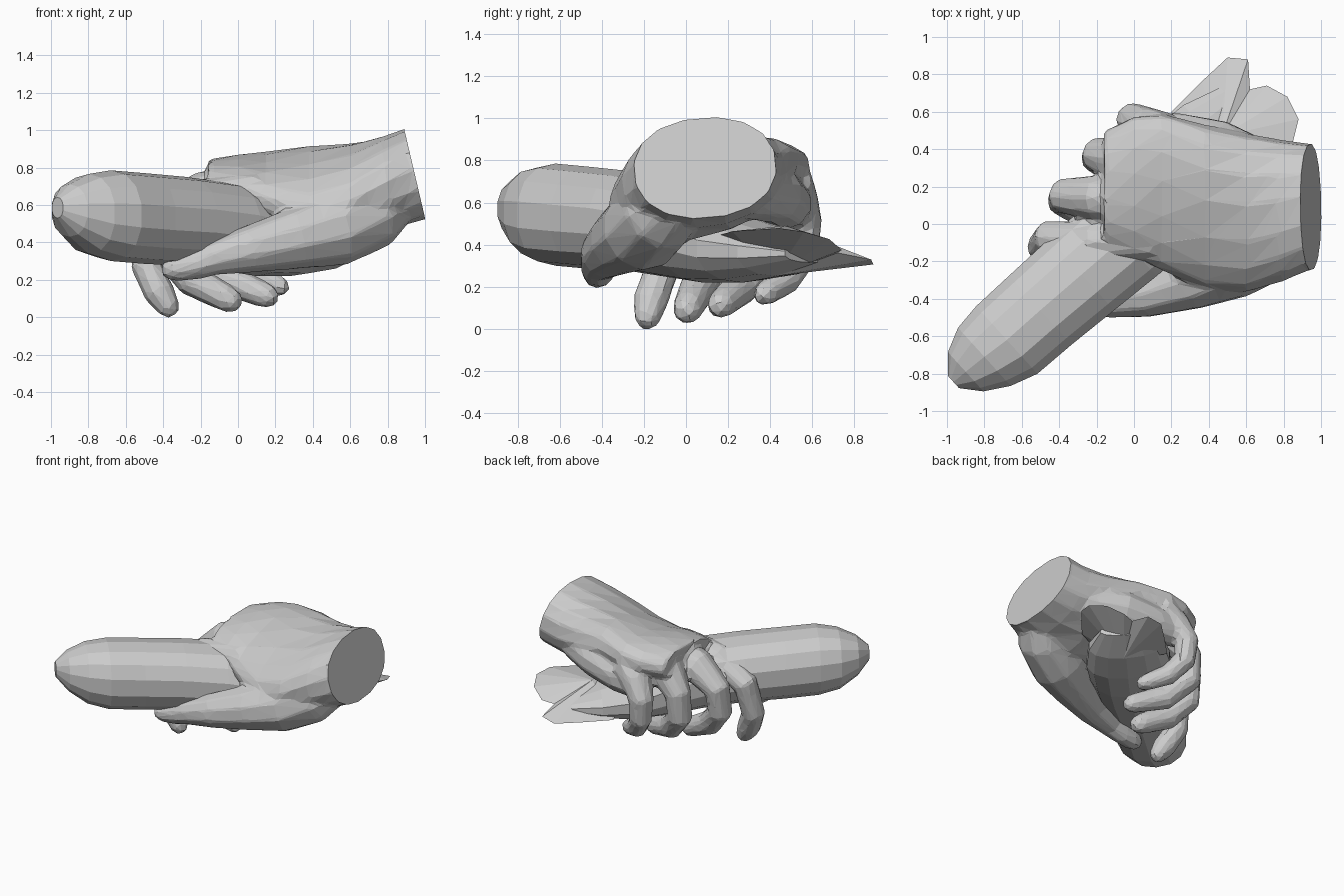
import bpy, bmesh, math
from mathutils import Vector as V

if "Cube" in bpy.data.objects:
    bpy.data.objects.remove(bpy.data.objects["Cube"])


def finish(name, bm):
    bmesh.ops.recalc_face_normals(bm, faces=bm.faces)
    me = bpy.data.meshes.new(name)
    bm.to_mesh(me)
    bm.free()
    ob = bpy.data.objects.new(name, me)
    bpy.context.collection.objects.link(ob)
    return ob


def loft(name, rings, n=12, power=0.9):
    """Skin elliptical rings given as (centre, half-width vector, half-height vector)."""
    bm = bmesh.new()
    loops = []
    for c, u, v in rings:
        loop = []
        for i in range(n):
            a = 2 * math.pi * (i + 0.5) / n
            ca, sa = math.cos(a), math.sin(a)
            ca = math.copysign(abs(ca) ** power, ca)
            sa = math.copysign(abs(sa) ** power, sa)
            loop.append(bm.verts.new(V(c) + V(u) * ca + V(v) * sa))
        loops.append(loop)
    for a, b in zip(loops, loops[1:]):
        for i in range(n):
            j = (i + 1) % n
            bm.faces.new((a[i], a[j], b[j], b[i]))
    bm.faces.new(loops[0])
    bm.faces.new(loops[-1])
    return finish(name, bm)


def finger(name, path, radii, side=(0, 1, 0), n=10):
    """Jointed finger along a path, closed by a rounded tip."""
    pts = [V(p) for p in path]
    end = (pts[-1] - pts[-2]).normalized()
    pts += [pts[-1] + end * radii[-1] * 0.6, pts[-1] + end * radii[-1] * 1.1]
    radii = list(radii) + [radii[-1] * 0.85, radii[-1] * 0.45]
    rings = []
    for i, (p, r) in enumerate(zip(pts, radii)):
        t = (pts[min(i + 1, len(pts) - 1)] - pts[max(i - 1, 0)]).normalized()
        u = (V(side) - t * t.dot(V(side))).normalized()
        rings.append((p, u * r, t.cross(u) * r))
    return loft(name, rings, n, 1.0)


# gripping hand: wrist, palm and knuckles, tilted so the thumb side is lower
# x, y, z, tilt in degrees, half width, half height, lean of the cut in x
grip = [(1.03, 0.09, 0.785, 5, 0.335, 0.24, -0.055),
        (0.945, 0.09, 0.765, 5, 0.34, 0.24, -0.055),
        (0.80, 0.07, 0.72, 8, 0.38, 0.24, -0.03),
        (0.60, 0.06, 0.67, 15, 0.435, 0.235, 0),
        (0.38, 0.09, 0.67, 19, 0.46, 0.195, 0),
        (0.15, 0.17, 0.70, 13, 0.43, 0.155, 0),
        (0.00, 0.20, 0.72, 8, 0.38, 0.14, 0),
        (-0.16, 0.20, 0.72, 4, 0.30, 0.12, 0)]
rings = []
for x, y, z, tilt, w, h, lean in grip:
    c, s = math.cos(math.radians(tilt)), math.sin(math.radians(tilt))
    rings.append(((x, y, z), (0, c * w, s * w), (lean, -s * h, c * h)))
hand = [loft("gripping_hand", rings, 16)]

# ball of the thumb and thumb; outer edge of the palm
hand.append(finger("thumb", [(0.85, 0.0, 0.66), (0.72, -0.12, 0.55), (0.52, -0.21, 0.47),
                             (0.30, -0.30, 0.42), (0.05, -0.38, 0.36), (-0.15, -0.415, 0.31),
                             (-0.25, -0.415, 0.275), (-0.33, -0.42, 0.26)],
                   (0.15, 0.19, 0.20, 0.165, 0.125, 0.09, 0.08, 0.07)))
hand.append(finger("palm_edge", [(0.70, 0.30, 0.66), (0.45, 0.42, 0.64), (0.22, 0.47, 0.60), (0.08, 0.49, 0.58)],
                   (0.14, 0.14, 0.13, 0.11)))

# four wrapped fingers
hand.append(finger("index_finger", [(0.1, -0.08, 0.66), (-0.22, -0.10, 0.62), (-0.46, -0.07, 0.5),
                                    (-0.49, -0.12, 0.27), (-0.42, -0.17, 0.13), (-0.385, -0.18, 0.075)],
                   (0.12, 0.115, 0.09, 0.085, 0.085, 0.07)))
hand.append(finger("middle_finger", [(0.0, 0.13, 0.70), (-0.20, 0.14, 0.65), (-0.375, 0.15, 0.52),
                                     (-0.38, 0.13, 0.35), (-0.25, 0.06, 0.20), (-0.06, 0.01, 0.10)],
                   (0.13, 0.125, 0.095, 0.09, 0.09, 0.075)))
hand.append(finger("ring_finger", [(0.05, 0.32, 0.72), (-0.08, 0.34, 0.66), (-0.19, 0.37, 0.52),
                                   (-0.20, 0.36, 0.35), (-0.06, 0.26, 0.20), (0.14, 0.17, 0.12)],
                   (0.13, 0.13, 0.095, 0.09, 0.09, 0.07)))
hand.append(finger("little_finger", [(0.16, 0.48, 0.70), (0.06, 0.52, 0.62), (-0.01, 0.56, 0.50),
                                     (0.0, 0.55, 0.35), (0.09, 0.47, 0.23), (0.21, 0.38, 0.17)],
                   (0.12, 0.11, 0.09, 0.08, 0.075, 0.06)))

# fuse the hand into one low-poly skin
bpy.ops.object.select_all(action='DESELECT')
for ob in hand:
    ob.select_set(True)
bpy.context.view_layer.objects.active = hand[0]
bpy.ops.object.join()
ob = hand[0]
m = ob.modifiers.new("fuse", 'REMESH')
m.mode, m.voxel_size = 'VOXEL', 0.016
m = ob.modifiers.new("soften", 'SMOOTH')
m.factor, m.iterations = 0.5, 6
m = ob.modifiers.new("facet", 'DECIMATE')
m.ratio = 0.045
for name in [m.name for m in ob.modifiers]:
    bpy.ops.object.modifier_apply(modifier=name)

# clean slanted cut at the wrist
bm = bmesh.new()
bm.from_mesh(ob.data)
res = bmesh.ops.bisect_plane(bm, geom=bm.verts[:] + bm.edges[:] + bm.faces[:], dist=1e-5,
                             plane_co=(0.945, 0, 0.765), plane_no=(0.47, 0, 0.11), clear_outer=True)
cut = [e for e in res["geom_cut"] if isinstance(e, bmesh.types.BMEdge)]
bmesh.ops.contextual_create(bm, geom=cut)
bm.to_mesh(ob.data)
bm.free()
ob.data.shade_flat()

# held body: a long rounded form running diagonally below the hand
# x, y, half width, bottom z, top z
held = [(-0.965, -0.845, 0.045, 0.53, 0.64), (-0.90, -0.79, 0.145, 0.43, 0.71),
        (-0.80, -0.71, 0.215, 0.34, 0.765), (-0.68, -0.62, 0.25, 0.30, 0.785),
        (-0.50, -0.46, 0.255, 0.285, 0.77), (-0.28, -0.27, 0.265, 0.275, 0.75),
        (-0.06, -0.08, 0.275, 0.245, 0.72), (0.10, 0.08, 0.29, 0.22, 0.66),
        (0.28, 0.27, 0.30, 0.22, 0.54), (0.44, 0.44, 0.27, 0.25, 0.48),
        (0.58, 0.60, 0.18, 0.315, 0.40)]
loft("held_body", [((x, y, (b + t) / 2), (-0.67 * w, 0.74 * w, 0), (0, 0, (t - b) / 2))
                   for x, y, w, b, t in held], 14)

# flat lobed end of the held body, thinning towards its ragged rim
outline = [(0.20, 0.60), (0.36, 0.76), (0.50, 0.89), (0.61, 0.88), (0.62, 0.72),
           (0.71, 0.74), (0.82, 0.68), (0.88, 0.56), (0.85, 0.44), (0.66, 0.22), (0.35, 0.1)]
bm = bmesh.new()
rim = [bm.verts.new((x, y, 0.38 + 0.19 * (x - y) + 0.02 * (x > 0.8))) for x, y in outline]
top = bm.verts.new((0.47, 0.47, 0.49))
bottom = bm.verts.new((0.45, 0.42, 0.25))
for a, b in zip(rim, rim[1:] + rim[:1]):
    bm.faces.new((a, b, top))
    bm.faces.new((b, a, bottom))
finish("held_end", bm)
